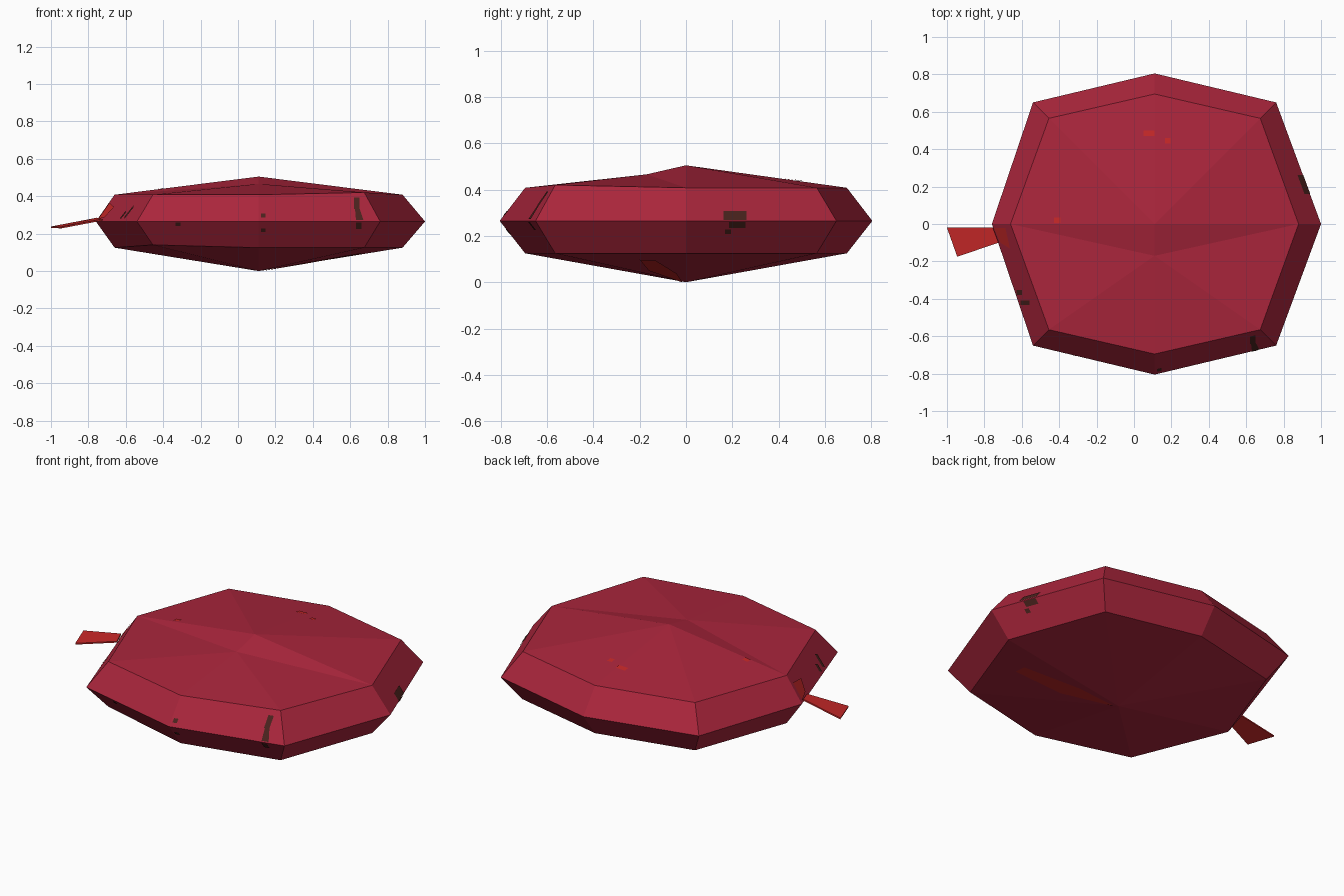
import bpy, bmesh
from mathutils import Vector
from mathutils.bvhtree import BVHTree

if "Cube" in bpy.data.objects:
    bpy.data.objects.remove(bpy.data.objects["Cube"])


def material(name, rgb):
    m = bpy.data.materials.new(name)
    m.diffuse_color = (*rgb, 1)
    m.use_nodes = True
    m.node_tree.nodes["Principled BSDF"].inputs["Base Color"].default_value = m.diffuse_color
    return m


CRIMSON = material("crimson", (0.407, 0.019, 0.045))
RED = material("bright red", (0.565, 0.021, 0.021))
BROWN = material("dark brown", (0.07, 0.017, 0.013))


def add_object(name, bm, mat):
    mesh = bpy.data.meshes.new(name)
    bm.to_mesh(mesh)
    mesh.materials.append(mat)
    ob = bpy.data.objects.new(name, mesh)
    bpy.context.collection.objects.link(ob)
    return ob


# Faceted body: three octagonal rings closed by shallow caps
CX = 0.11
OUTER = [(0.89, 0), (0.65, 0.65), (0, 0.805), (-0.65, 0.65),
         (-0.87, 0), (-0.65, -0.65), (0, -0.805), (0.65, -0.65)]
INNER = [(0.77, 0), (0.565, 0.565), (0, 0.695), (-0.565, 0.565),
         (-0.77, 0), (-0.565, -0.565), (0, -0.695), (0.565, -0.565)]
body = bmesh.new()


def ring(points, z, bumps={}):
    return [body.verts.new((CX + x, y, z + bumps.get(i, 0)))
            for i, (x, y) in enumerate(points)]


low = ring(INNER, 0.125, {5: 0.015})
mid = ring(OUTER, 0.265)
high = ring(INNER, 0.408, {7: 0.012})
bottom = body.verts.new((CX, 0, 0))
peak = body.verts.new((CX, 0, 0.505))
dip = body.verts.new((CX, -0.17, 0.466))
for i in range(8):
    j = (i + 1) % 8
    body.faces.new((low[i], low[j], mid[j], mid[i]))
    body.faces.new((mid[i], mid[j], high[j], high[i]))
    body.faces.new((low[j], low[i], bottom))
    body.faces.new((high[i], high[j], peak if i < 4 else dip))
body.faces.new((peak, dip, high[0]))
body.faces.new((peak, high[4], dip))
bmesh.ops.recalc_face_normals(body, faces=body.faces)
add_object("body", body, CRIMSON)
surface = BVHTree.FromBMesh(body)


# Painted marks: thin patches projected onto the body
def project(u, v, view):
    start, ray = {
        "front": ((u, -3, v), (0, 1, 0)),
        "right": ((3, u, v), (-1, 0, 0)),
        "top": ((u, v, 3), (0, 0, -1)),
        "below": ((u, v, -3), (0, 0, 1)),
    }[view]
    hit, normal, _, _ = surface.ray_cast(Vector(start), Vector(ray))
    if hit is None:  # just past the rim: use the closest rim point
        hit, normal, _, _ = surface.find_nearest(
            Vector(start) + Vector(ray) * 2.7)
    return hit + normal * 0.004, normal


def patch(name, mat, view, points):
    bm = bmesh.new()
    hits = [project(u, v, view) for u, v in points]
    face = bm.faces.new([bm.verts.new(p) for p, _ in hits])
    face.normal_update()
    if face.normal.dot(hits[0][1]) < 0:
        face.normal_flip()
    add_object(name, bm, mat)


def box(u, v, w, h):
    return [(u - w / 2, v - h / 2), (u + w / 2, v - h / 2),
            (u + w / 2, v + h / 2), (u - w / 2, v + h / 2)]


patch("front_streak_upper", BROWN, "front",
      [(0.62, 0.33), (0.65, 0.33), (0.65, 0.39), (0.62, 0.39)])
patch("front_streak_lower", BROWN, "front",
      [(0.63, 0.27), (0.67, 0.27), (0.65, 0.33), (0.625, 0.33)])
patch("front_streak_tip", BROWN, "front", box(0.645, 0.245, 0.03, 0.036))
patch("right_spot_upper", BROWN, "right", box(0.21, 0.286, 0.1, 0.038))
patch("right_spot_lower", BROWN, "right", box(0.22, 0.25, 0.07, 0.026))
for u, v in [(-0.32, 0.252), (0.135, 0.295), (0.135, 0.22)]:
    patch("front_fleck", BROWN, "front", box(u, v, 0.025, 0.02))
patch("right_fleck", BROWN, "right", box(0.18, 0.22, 0.025, 0.02))
for u, v, w in [(-0.61, -0.365, 0.03), (-0.58, -0.42, 0.05)]:
    patch("left_fleck", BROWN, "top", box(u, v, w, 0.025))
for u, v, w in [(0.08, 0.485, 0.06), (0.18, 0.445, 0.03), (-0.41, 0.02, 0.035)]:
    patch("top_fleck", RED, "top", box(u, v, w, 0.03))

# Red streak on the underside
patch("underside_streak", RED, "below",
      [(0.66, -0.2), (0.66, -0.13), (0.35, -0.04), (0.13, -0.015),
       (0.14, -0.025), (0.38, -0.16)])

# Stem: a thin flared blade, with its root lying on the body bevel
stem = bmesh.new()
corners = [(-0.755, -0.02, 0.285), (-1.0, -0.02, 0.238),
           (-0.945, -0.175, 0.236), (-0.725, -0.1, 0.278)]
stem.faces.new([stem.verts.new(c) for c in corners])
blade = add_object("stem", stem, RED)
blade.modifiers.new("thickness", "SOLIDIFY").thickness = 0.008
patch("stem_root", RED, "top",
      [(-0.745, -0.02), (-0.685, -0.02), (-0.66, -0.13), (-0.71, -0.1)])
